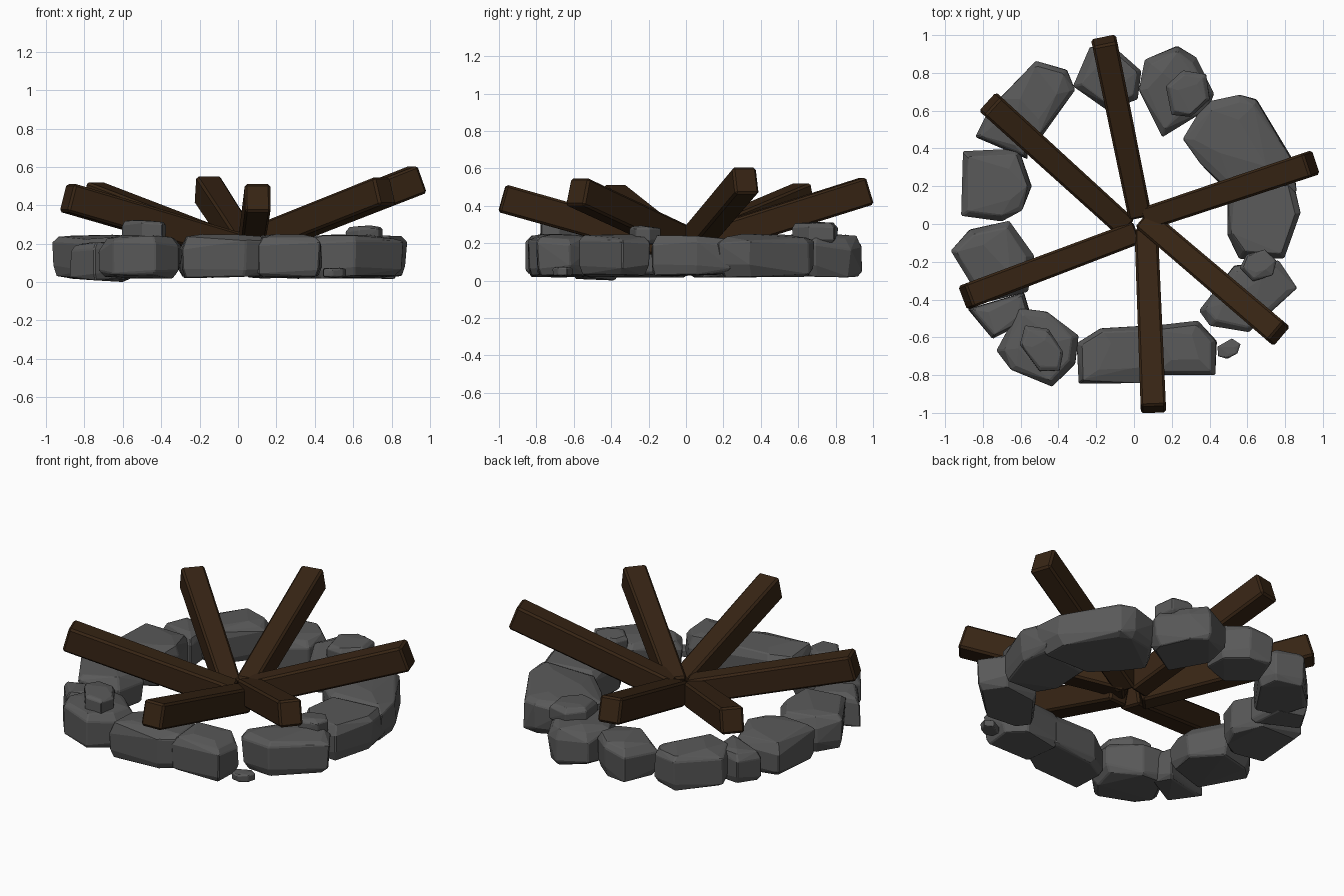
import bpy, bmesh, random
from math import cos, sin, pi
from mathutils import Vector

if "Cube" in bpy.data.objects:
    bpy.data.objects.remove(bpy.data.objects["Cube"])

random.seed(11)


def material(name, color):
    m = bpy.data.materials.new(name)
    m.diffuse_color = (*color, 1)
    m.use_nodes = True
    m.node_tree.nodes["Principled BSDF"].inputs["Base Color"].default_value = m.diffuse_color
    return m


STONE = material("stone_grey", (0.1, 0.1, 0.1))
WOOD = material("wood_brown", (0.038, 0.018, 0.007))


def finish(name, bm, mat, bevel):
    bmesh.ops.recalc_face_normals(bm, faces=bm.faces)
    me = bpy.data.meshes.new(name)
    bm.to_mesh(me)
    bm.free()
    me.materials.append(mat)
    ob = bpy.data.objects.new(name, me)
    bpy.context.collection.objects.link(ob)
    mod = ob.modifiers.new("worn_edges", 'BEVEL')
    mod.width, mod.segments, mod.angle_limit = bevel, 1, 0.5
    return ob


# Faceted stone: convex hull of jittered rings that follow a plan outline
def stone(name, outline, z0=0.015, z1=0.25, bevel=0.006):
    pts = [Vector(p) for p in outline]
    mid = sum(pts, Vector((0, 0))) / len(pts)
    bm = bmesh.new()
    for t, s in ((0, 0.89), (0.2, 1.01), (0.74, 1.03), (0.97, 0.86), (1, 0.5)):
        for p in pts:
            q = mid + (p - mid) * (s - random.uniform(0, 0.07))
            dz = random.uniform(-0.12, 0.12) if 0.1 < t < 0.9 else (0.5 - t) * random.uniform(0, 0.2)
            bm.verts.new((q.x, q.y, z0 + (z1 - z0) * (t + dz)))
    res = bmesh.ops.convex_hull(bm, input=bm.verts)
    junk = {g for g in res["geom_interior"] + res["geom_unused"] if isinstance(g, bmesh.types.BMVert)}
    bmesh.ops.delete(bm, geom=list(junk), context='VERTS')
    bmesh.ops.dissolve_limit(bm, angle_limit=0.1, verts=bm.verts, edges=bm.edges)
    return finish(name, bm, STONE, bevel)


# Small rock with a stretched six-sided plan
def small_rock(name, x, y, rx, ry, turn, z0, z1):
    ring = [(rx * cos(a), ry * sin(a)) for a in (i * pi / 3 + random.uniform(-.2, .2) for i in range(6))]
    c, s = cos(turn), sin(turn)
    stone(name, [(x + u * c - v * s, y + u * s + v * c) for u, v in ring], z0, z1, 0.004)


# Ring of large stones
stone("back_stone", [(-.32, .73), (-.23, .935), (-.085, .92), (.04, .81), (.02, .66), (-.14, .6)])
stone("back_right_stone", [(.03, .71), (.06, .87), (.23, .945), (.33, .88), (.42, .69), (.39, .61), (.15, .46)])
stone("right_back_stone", [(.26, .45), (.38, .64), (.56, .69), (.65, .66), (.84, .34), (.86, .17), (.5, .17), (.35, .32)])
stone("right_stone", [(.5, .2), (.84, .24), (.88, .06), (.8, -.19), (.56, -.18), (.49, -.06)])
stone("right_front_stone", [(.34, -.46), (.53, -.22), (.77, -.19), (.86, -.34), (.61, -.58), (.4, -.54)])
stone("front_right_stone", [(.08, -.54), (.34, -.51), (.44, -.62), (.43, -.8), (.1, -.8)])
stone("front_stone", [(-.31, -.63), (-.18, -.55), (.13, -.53), (.16, -.76), (.04, -.84), (-.3, -.85)])
stone("front_left_stone", [(-.73, -.67), (-.61, -.44), (-.46, -.46), (-.29, -.59), (-.31, -.74), (-.43, -.87), (-.65, -.77)])
stone("left_front_small_stone", [(-.88, -.45), (-.58, -.36), (-.54, -.5), (-.75, -.61)], 0.0, 0.215)
stone("left_front_stone", [(-.98, -.14), (-.87, -.03), (-.66, .02), (-.53, -.17), (-.56, -.36), (-.8, -.42)])
stone("left_stone", [(-.91, .39), (-.61, .4), (-.54, .2), (-.59, .07), (-.7, .015), (-.92, .04)])
stone("left_back_small_stone", [(-.84, .46), (-.77, .6), (-.58, .56), (-.56, .34)], 0.02, 0.23)
stone("left_back_stone", [(-.72, .66), (-.52, .87), (-.35, .82), (-.31, .71), (-.5, .44), (-.66, .48)])

# Rocks resting on the ring, and a pebble in a gap
small_rock("top_rock_front_left", -.49, -.66, .15, .10, -0.9, .20, .325)
small_rock("top_rock_back_right", .285, .69, .14, .12, 0.8, .20, .315)
small_rock("top_rock_right", .66, -.22, .10, .085, 0.3, .19, .295)
small_rock("pebble_front_right", .5, -.66, .07, .05, 0.5, .025, .075)


# Square log from near the centre to its raised outer end
def log(name, inner, outer):
    a, b = Vector(inner), Vector(outer)
    d = (b - a).normalized()
    side = d.cross(Vector((0, 0, 1))).normalized()
    up = side.cross(d)
    b = b + d * 0.018
    bm = bmesh.new()
    bmesh.ops.create_cube(bm, size=1)
    for v in bm.verts:
        far = v.co.x > 0
        w, h = (0.134, 0.152) if far else (0.124, 0.148)
        v.co = (b if far else a) + side * v.co.y * w + up * v.co.z * h
    finish(name, bm, WOOD, 0.012)


log("log_right", (.07, .03, .195), (.925, .315, .53))
log("log_back", (.03, .05, .19), (-.155, .955, .475))
log("log_left_back", (-.05, -.01, .18), (-.75, .625, .445))
log("log_left_front", (.0, -.05, .18), (-.875, -.38, .435))
log("log_front", (.065, -.04, .175), (.102, -.965, .435))
log("log_right_front", (.06, .02, .195), (.755, -.572, .47))
